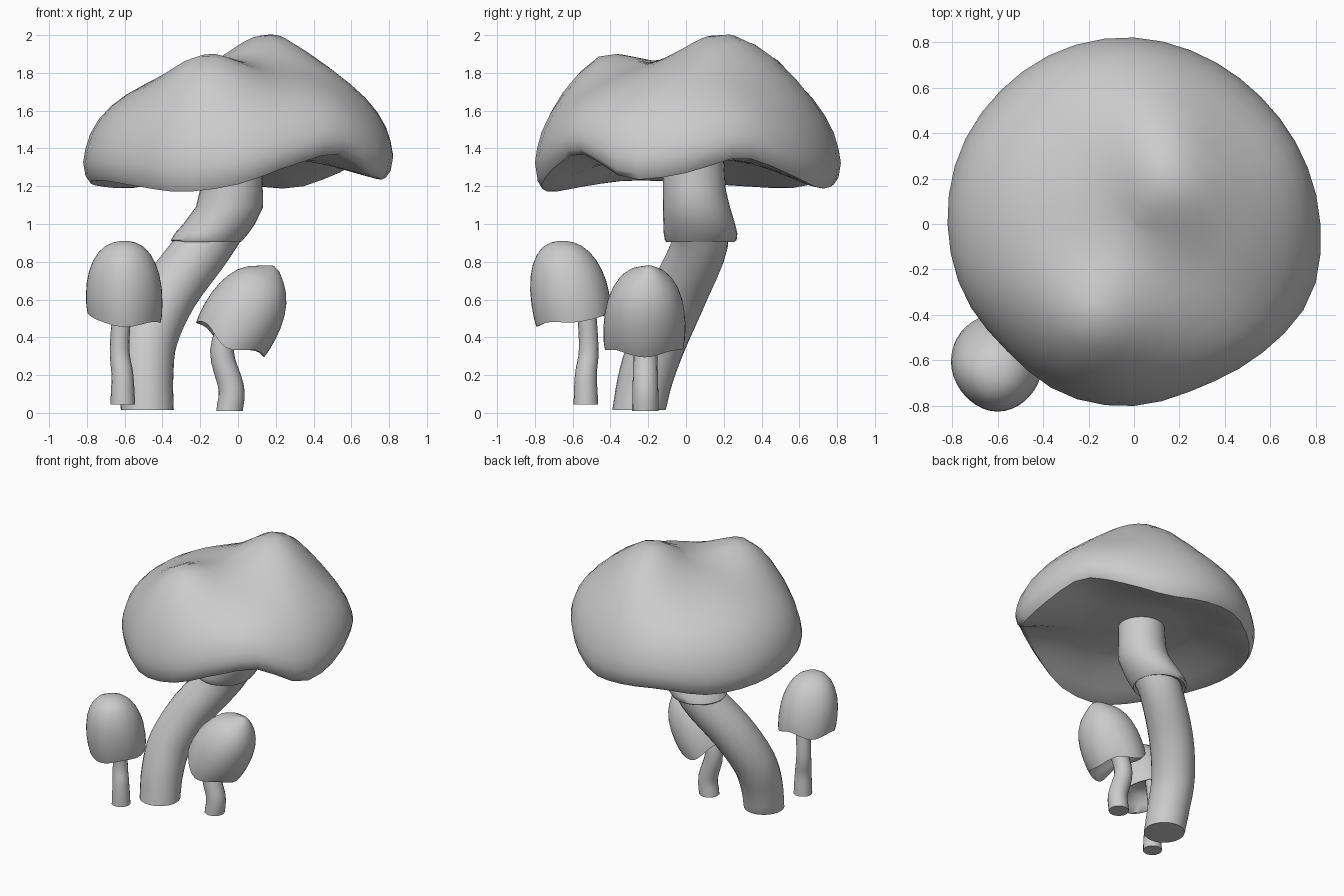
import bpy, bmesh, math
from mathutils import Vector, Matrix

if "Cube" in bpy.data.objects:
    bpy.data.objects.remove(bpy.data.objects["Cube"])

SEG = 40


def catmull(p0, p1, p2, p3, t):
    return 0.5 * (2 * p1 + (p2 - p0) * t + (2 * p0 - 5 * p1 + 4 * p2 - p3) * t * t
                  + (3 * p1 - p0 - 3 * p2 + p3) * t ** 3)


def around(values, ang):
    """Smooth periodic lookup of evenly spaced values around a circle."""
    n = len(values)
    f = (ang / math.tau) % 1.0 * n
    i = int(f)
    return catmull(*[values[(i + k) % n] for k in (-1, 0, 1, 2)], f - i)


def loft(name, rings, matrix=Matrix()):
    """Skin closed rings of points, capping both ends."""
    bm = bmesh.new()
    loops = [[bm.verts.new(matrix @ Vector(p)) for p in ring] for ring in rings]
    for a, b in zip(loops, loops[1:]):
        for i in range(len(a)):
            j = (i + 1) % len(a)
            bm.faces.new((a[i], a[j], b[j], b[i]))
    bm.faces.new(loops[0])
    bm.faces.new(loops[-1])
    bmesh.ops.recalc_face_normals(bm, faces=bm.faces)
    mesh = bpy.data.meshes.new(name)
    bm.to_mesh(mesh)
    bm.free()
    obj = bpy.data.objects.new(name, mesh)
    bpy.context.collection.objects.link(obj)
    bpy.ops.object.select_all(action='DESELECT')
    obj.select_set(True)
    bpy.context.view_layer.objects.active = obj
    bpy.ops.object.shade_smooth_by_angle(angle=math.radians(50))
    return obj


def tube(name, path, radii, n=24, steps=4):
    """Round stem along a smoothed path."""
    pts = [Vector(p) for p in path]
    pts = [2 * pts[0] - pts[1]] + pts + [2 * pts[-1] - pts[-2]]
    rad = [radii[0]] + list(radii) + [radii[-1]]
    line = []
    for i in range(1, len(pts) - 2):
        for k in range(steps):
            t = k / steps
            line.append((catmull(*pts[i - 1:i + 3], t), catmull(*rad[i - 1:i + 3], t)))
    line.append((pts[-2], rad[-2]))
    rings = []
    for i, (c, r) in enumerate(line):
        d = line[min(i + 1, len(line) - 1)][0] - line[max(i - 1, 0)][0]
        q = Vector((0, 0, 1)).rotation_difference(d if i else Vector((0, 0, 1)))
        rings.append([c + q @ Vector((r * math.cos(a), r * math.sin(a), 0))
                      for a in (math.tau * k / n for k in range(n))])
    return loft(name, rings)


def cap(name, radii, rims, top, outer, inner, roof, bumps=(), lean=(0, 0), matrix=Matrix()):
    """Lumpy cap: outer = (radius factor, height factor), inner = (radius factor, rim weight)."""
    angles = [math.tau * k / SEG for k in range(SEG)]
    rings = []
    for f, a in outer:
        ring = []
        for ang in angles:
            r, rim = around(radii, ang) * f, around(rims, ang)
            x, y = r * math.cos(ang) + lean[0] * a, r * math.sin(ang) + lean[1] * a
            z = rim + a * (top - rim)
            for bx, by, h, s in bumps:
                z += a * h * math.exp(-((x - bx) ** 2 + (y - by) ** 2) / (2 * s * s))
            ring.append((x, y, z))
        rings.append(ring)
    for f, w in inner:
        ring = []
        for ang in angles:
            r, rim = around(radii, ang) * f, around(rims, ang)
            ring.append((r * math.cos(ang), r * math.sin(ang), rim * w + roof * (1 - w)))
        rings.insert(0, ring)
    return loft(name, rings, matrix)


# Large cap with humps and a wavy rim
cap("large_cap",
    [.82, .80, .79, .80, .82, .83, .83, .83, .82, .81, .79, .81, .80, .775, .80, .84],
    [1.27, 1.35, 1.27, 1.19, 1.21, 1.23, 1.19, 1.20, 1.22, 1.23, 1.20, 1.17, 1.21, 1.31, 1.37, 1.24],
    1.815,
    [(.955, 0), (.985, .06), (1, .18), (.985, .3), (.955, .43), (.9, .56), (.82, .68), (.72, .78),
     (.6, .87), (.48, .925), (.36, .965), (.24, .99), (.12, 1), (.01, 1)],
    [(.92, .97), (.8, .72), (.65, .38), (.5, .1), (.42, 0), (.01, 0)], 1.34,
    [(.18, .19, .18, .19), (-.2, -.49, .185, .2), (.5, -.05, .06, .2), (.12, .5, .11, .18)])

# Large stem
tube("large_stem",
     [(-.48, -.25, .015), (-.487, -.21, .2), (-.468, -.14, .4), (-.36, -.035, .64),
      (-.168, .075, .9), (-.06, .06, 1.1), (-.03, .04, 1.36)],
     [.14, .145, .15, .152, .148, .148, .15])

# Collar hanging below the large cap
collar = [(-.17, .075, .93, .13), (-.165, .075, .905, .18), (-.165, .078, .915, .19),
          (-.14, .077, .95, .195), (-.1, .07, 1.0, .19), (-.045, .055, 1.09, .178),
          (-.035, .045, 1.18, .166), (-.03, .04, 1.36, .16)]
loft("stem_collar", [[(x + r * math.cos(a), y + r * math.sin(a), z)
                      for a in (math.tau * k / 28 for k in range(28))]
                     for x, y, z, r in collar])

# Small mushrooms
small_outer = [(.96, 0), (.99, .1), (1, .25), (.98, .42), (.92, .58), (.82, .72), (.68, .84),
               (.5, .93), (.3, .98), (.12, 1), (.01, 1)]
small_inner = [(.9, .97), (.8, .6), (.6, .2), (.4, 0), (.01, 0)]

cap("left_small_cap", [.2, .2, .195, .2, .205, .205, .215, .205],
    [.48, .51, .55, .51, .53, .49, .455, .48], .91, small_outer, small_inner, .6,
    lean=(0, -.07), matrix=Matrix.Translation((-.6, -.585, 0)))
tube("left_small_stem", [(-.61, -.53, .045), (-.612, -.53, .2), (-.627, -.515, .34), (-.61, -.53, .6)],
     [.065, .058, .052, .05], 16)

cap("right_small_cap", [.21, .21, .215, .21, .21, .215, .22, .215],
    [-.01, 0, -.05, 0, 0, .02, -.05, .005], .415, small_outer, small_inner, .12,
    bumps=[(.05, .03, .035, .045)], lean=(.02, .01),
    matrix=Matrix.Translation((-.04, -.22, .39)) @ Matrix.Rotation(math.radians(25.5), 4, 'Y'))
tube("right_small_stem", [(-.045, -.215, .01), (-.035, -.215, .13), (-.085, -.215, .33), (-.02, -.215, .52)],
     [.07, .068, .063, .06], 16)
